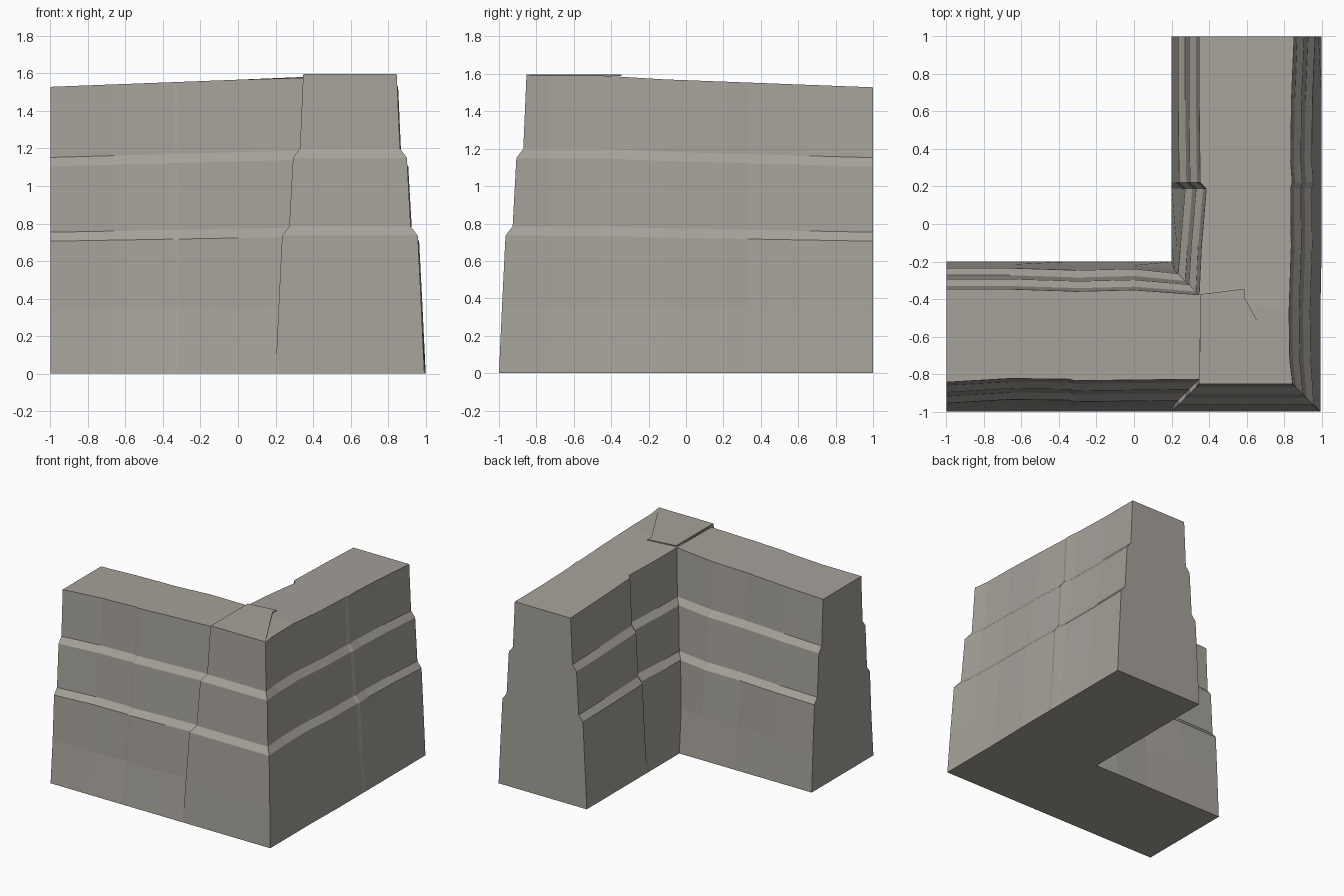
import bpy
import bmesh

cube = bpy.data.objects.get("Cube")
if cube:
    bpy.data.objects.remove(cube)

stone = bpy.data.materials.new("warm_grey_stone")
stone.use_nodes = True
COLOUR = (0.38, 0.36, 0.325, 1)
stone.diffuse_color = COLOUR
stone.node_tree.nodes["Principled BSDF"].inputs["Base Color"].default_value = COLOUR

# Wall face profile: (inset from footprint, height), stepping back at two ledges
PROFILE = [(0, 0), (0.016, 0.35), (0.035, 0.735), (0.073, 0.785),
           (0.093, 1.15), (0.13, 1.2), (0.147, 1.592)]
CORNER_DENT = 0.03


def drop(t):
    """Height factor at t, measured away from the corner along an arm."""
    return 0.992 - 0.032 * max(0, min(1, (t - 0.3) / 1.34))


# Stations on the arms: (distance, outer dent, inner dent); distance runs from
# the corner side (0.35) to the open end (2 minus the block start)
LEFT = [(-1, 0.01, 0), (-0.66, 0.03, 0), (-0.345, 0.026, 0.01),
        (-0.315, 0.018, 0.012), (0, 0.022, 0.004)]
RIGHT_CORNER = [(-0.73, 0.016), (-0.47, 0.02)]
RIGHT = [(-0.12, 0.015, 0.012), (0.19, 0.018, 0.038), (0.22, 0.01, 0.006),
         (0.33, 0.018, 0.004), (0.66, 0.014, 0), (1, 0, 0)]


def section(outer, inner):
    """Closed ring: up the outer face, down the inner face."""
    out = [outer(o, z, 1 if z > 0 else 0) for o, z in PROFILE]
    inn = [inner(o, z, 1 if z > 0 else 0) for o, z in PROFILE]
    return out + inn[::-1]


def inner_corner(o, z, w):
    return (0.2 + o, -0.2 - o - CORNER_DENT * w, z * 0.993)


rings = []

# Left arm
for x, d, e in LEFT:
    k = drop(0.64 - x)
    rings.append(section(lambda o, z, w: (x, -1 + o + d * w, z * k),
                         lambda o, z, w: (x, -0.2 - o - e * w, z * k)))

# Seam where the arm meets the prouder corner block, then the mitred edge
rings.append(section(lambda o, z, w: (0.2 + o, -1 + o + 0.026 * w, z * 0.99), inner_corner))
rings.append(section(lambda o, z, w: (0.2 + o, -1 + o, z), inner_corner))
rings.append(section(lambda o, z, w: (0.993 - o, -1 + o, z), inner_corner))

# Right arm, first fanning round the inner corner
for y, d in RIGHT_CORNER:
    rings.append(section(lambda o, z, w: (0.993 - o - d * w, y, z), inner_corner))
for y, d, e in RIGHT:
    k = drop(0.64 + y)
    rings.append(section(lambda o, z, w: (1 - o - d * w, y, z * k),
                         lambda o, z, w: (0.2 + o + e * w, y, z * k)))


def finish(bm, name):
    bmesh.ops.remove_doubles(bm, verts=bm.verts[:], dist=0.0005)
    bmesh.ops.recalc_face_normals(bm, faces=bm.faces[:])
    mesh = bpy.data.meshes.new(name)
    bm.to_mesh(mesh)
    bm.free()
    mesh.materials.append(stone)
    obj = bpy.data.objects.new(name, mesh)
    bpy.context.collection.objects.link(obj)
    return obj


# Loft the rings into one wall
bm = bmesh.new()
loops = [[bm.verts.new(p) for p in ring] for ring in rings]
for a, b in zip(loops, loops[1:]):
    for i in range(len(a)):
        j = (i + 1) % len(a)
        bm.faces.new((a[i], a[j], b[j], b[i]))
bm.faces.new(loops[0])
bm.faces.new(loops[-1])
finish(bm, "corner_wall")

# Thin raised cap on top of the corner block
bm = bmesh.new()
outline = [(0.35, -0.853), (0.845, -0.853), (0.59, -0.395), (0.59, -0.345), (0.352, -0.375)]
cap = bm.faces.new([bm.verts.new((x, y, 1.588)) for x, y in outline])
top = bmesh.ops.extrude_face_region(bm, geom=[cap])["geom"]
bmesh.ops.translate(bm, vec=(0, 0, 0.008),
                    verts=[v for v in top if isinstance(v, bmesh.types.BMVert)])
finish(bm, "corner_cap")
